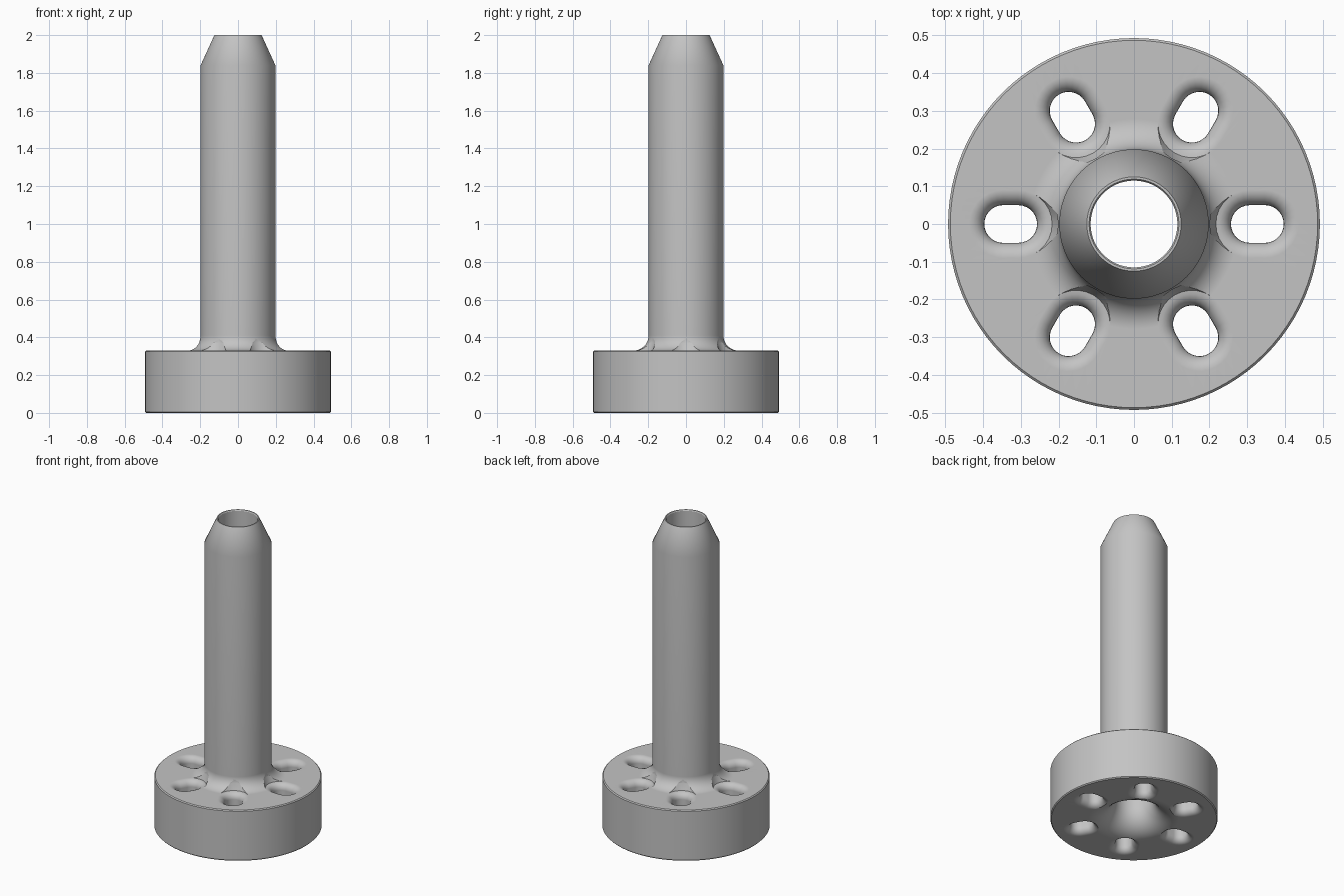
import bpy, bmesh
from math import sin, cos, pi, radians

cube = bpy.data.objects.get("Cube")
if cube:
    bpy.data.objects.remove(cube)

metal = bpy.data.materials.new("plain grey metal")
metal.use_nodes = True
GREY = (0.55, 0.55, 0.55, 1)
metal.diffuse_color = GREY
metal.node_tree.nodes["Principled BSDF"].inputs["Base Color"].default_value = GREY

PLATE_TOP, PLATE_R, STEM_R, BORE_R = 0.33, 0.493, 0.198, 0.115


def loft(name, rings, close_rings=False):
    """Skin equal-length rings of points into a closed solid."""
    bm = bmesh.new()
    rows = [[bm.verts.new(p) for p in ring] for ring in rings]
    n, m = len(rows[0]), len(rows)
    for j in range(m if close_rings else m - 1):
        a, b = rows[j], rows[(j + 1) % m]
        for i in range(n):
            k = (i + 1) % n
            bm.faces.new((a[i], a[k], b[k], b[i]))
    if not close_rings:
        bm.faces.new(rows[0])
        bm.faces.new(rows[-1])
    bmesh.ops.recalc_face_normals(bm, faces=bm.faces[:])
    mesh = bpy.data.meshes.new(name)
    bm.to_mesh(mesh)
    bm.free()
    mesh.materials.append(metal)
    obj = bpy.data.objects.new(name, mesh)
    bpy.context.collection.objects.link(obj)
    return obj


def arc(cx, cz, r, start, end, steps=10):
    angles = [radians(start + (end - start) * i / steps) for i in range(steps + 1)]
    return [(cx + r * cos(a), cz + r * sin(a)) for a in angles]


# Flanged tube: plate, filleted stem, tapered tip and bore flaring at the bottom
foot, flare, edge = 0.08, 0.15, 0.006
profile = [(PLATE_R - edge, 0), (PLATE_R, edge), (PLATE_R, PLATE_TOP - edge),
           (PLATE_R - edge, PLATE_TOP)]
profile += arc(STEM_R + foot, PLATE_TOP + foot, foot, 270, 180)
profile += [(STEM_R, 1.84), (0.125, 2), (0.119, 2), (BORE_R, 1.994)]
profile += arc(BORE_R + flare, flare, flare, 180, 270)
SEG = 96
body = loft("flanged_tube",
            [[(r * cos(2 * pi * i / SEG), r * sin(2 * pi * i / SEG), z) for i in range(SEG)]
             for r, z in profile], close_rings=True)

# Slot cutter outline: rounded slot with softly flared ends
SLOT_MID, SLOT_HALF, SLOT_R, soft = 0.327, 0.02, 0.05, 0.04
levels = [(0.016, -0.06), (0.016, -0.04), (0, 0)]
levels = [(soft + d, z) for d, z in levels]
levels += [(soft + x, z) for x, z in arc(0, soft, soft, 270, 180, 6)[1:]]
levels += [(soft + x, z) for x, z in arc(0, PLATE_TOP - soft, soft, 180, 90, 6)]
levels += [(soft + 0.016, PLATE_TOP + 0.04), (soft + 0.016, PLATE_TOP + 0.1)]


def slot_ring(grow, z):
    r = SLOT_R + grow
    ring = arc(SLOT_MID + SLOT_HALF, 0, r, -90, 90, 14)
    ring += arc(SLOT_MID - SLOT_HALF, 0, r, 90, 270, 14)
    return [(x, y, z) for x, y in ring]


# Six slots around the plate
for i in range(6):
    cutter = loft(f"slot_cutter_{i + 1}", [slot_ring(d, z) for d, z in levels])
    cutter.rotation_euler.z = i * pi / 3
    cutter.hide_render = True
    bpy.context.view_layer.update()
    cut = body.modifiers.new("slot", "BOOLEAN")
    cut.operation = "DIFFERENCE"
    cut.solver = "EXACT"
    cut.object = cutter
    bpy.context.view_layer.objects.active = body
    bpy.ops.object.modifier_apply(modifier=cut.name)
    bpy.data.objects.remove(cutter)

# Smooth curved faces, keep rims crisp and flats flat
bpy.ops.object.select_all(action="DESELECT")
body.select_set(True)
bpy.context.view_layer.objects.active = body
bpy.ops.object.shade_smooth_by_angle(angle=radians(25))
weighted = body.modifiers.new("flat normals", "WEIGHTED_NORMAL")
weighted.keep_sharp = True
